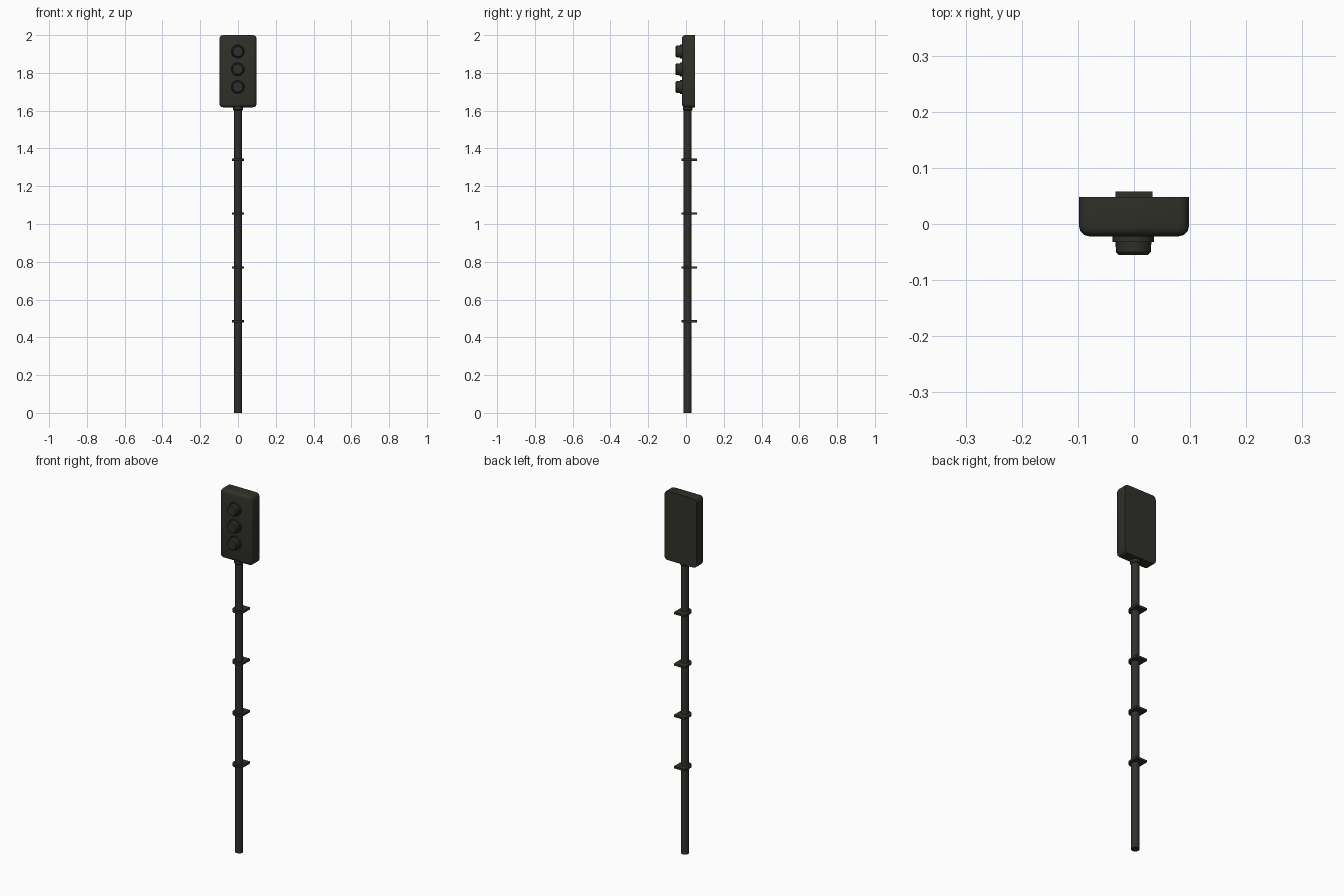
import bpy, bmesh, math
from mathutils import Matrix

if "Cube" in bpy.data.objects:
    bpy.data.objects.remove(bpy.data.objects["Cube"])

mat = bpy.data.materials.new("dark_olive_metal")
mat.diffuse_color = (0.03, 0.03, 0.023, 1)
mat.use_nodes = True
mat.node_tree.nodes["Principled BSDF"].inputs["Base Color"].default_value = mat.diffuse_color


def finish(name, bm, angle=35):
    bmesh.ops.recalc_face_normals(bm, faces=bm.faces)
    me = bpy.data.meshes.new(name)
    bm.to_mesh(me)
    bm.free()
    me.materials.append(mat)
    ob = bpy.data.objects.new(name, me)
    bpy.context.collection.objects.link(ob)
    bpy.ops.object.select_all(action='DESELECT')
    ob.select_set(True)
    bpy.context.view_layer.objects.active = ob
    bpy.ops.object.shade_smooth_by_angle(angle=math.radians(angle))
    return ob


def lathe(name, profile, matrix, sides=24):
    """Closed solid of revolution around local z from (radius, height) points."""
    bm = bmesh.new()
    rings = []
    for r, h in profile:
        rings.append([bm.verts.new((r * math.cos(2 * math.pi * i / sides),
                                    r * math.sin(2 * math.pi * i / sides), h))
                      for i in range(sides)])
    for a, b in zip(rings, rings[1:]):
        for i in range(sides):
            j = (i + 1) % sides
            bm.faces.new((a[i], a[j], b[j], b[i]))
    bm.faces.new(rings[0])
    bm.faces.new(rings[-1])
    bmesh.ops.transform(bm, matrix=matrix, verts=bm.verts)
    return finish(name, bm)


POLE_Y = 0.009

# Pole with a small collar under the signal head
lathe("pole", [(0.021, 0), (0.021, 1.60), (0.026, 1.605), (0.026, 1.63)],
      Matrix.Translation((0, POLE_Y, 0)), 16)

# Signal head: box with rounded front and corners, flat sharp back
bm = bmesh.new()
bmesh.ops.create_cube(bm, size=1)
for v in bm.verts:
    v.co = (v.co.x * 0.196, 0.013 + v.co.y * 0.07, 1.809 + v.co.z * 0.382)
edges = [e for e in bm.edges if not all(v.co.y > 0.04 for v in e.verts)]
bmesh.ops.bevel(bm, geom=edges, offset=0.018, segments=3, profile=0.5, affect='EDGES')
finish("signal_head", bm)

# Three lamps: flat ring plus protruding lens, pointing to the front (-y)
for i, z in enumerate((1.913, 1.819, 1.725)):
    place = Matrix.Translation((-0.001, -0.02, z)) @ Matrix.Rotation(math.pi / 2, 4, 'X')
    lathe(f"lamp_{i + 1}", [(0.037, 0), (0.037, 0.012), (0.032, 0.012),
                            (0.031, 0.03), (0.026, 0.035)], place)

# Clamp plates: round in front, square behind
for i in range(4):
    z = 0.485 + i * 0.285
    bm = bmesh.new()
    r, t = 0.033, 0.012
    outline = [(r, 0.058), (-r, 0.058)]
    outline += [(r * math.cos(a), POLE_Y + r * math.sin(a))
                for a in (math.pi + math.pi * k / 10 for k in range(11))]
    face = bm.faces.new([bm.verts.new((x, y, z - t / 2)) for x, y in outline])
    ext = bmesh.ops.extrude_face_region(bm, geom=[face])
    bmesh.ops.translate(bm, vec=(0, 0, t),
                        verts=[g for g in ext["geom"] if isinstance(g, bmesh.types.BMVert)])
    finish(f"clamp_plate_{i + 1}", bm)
